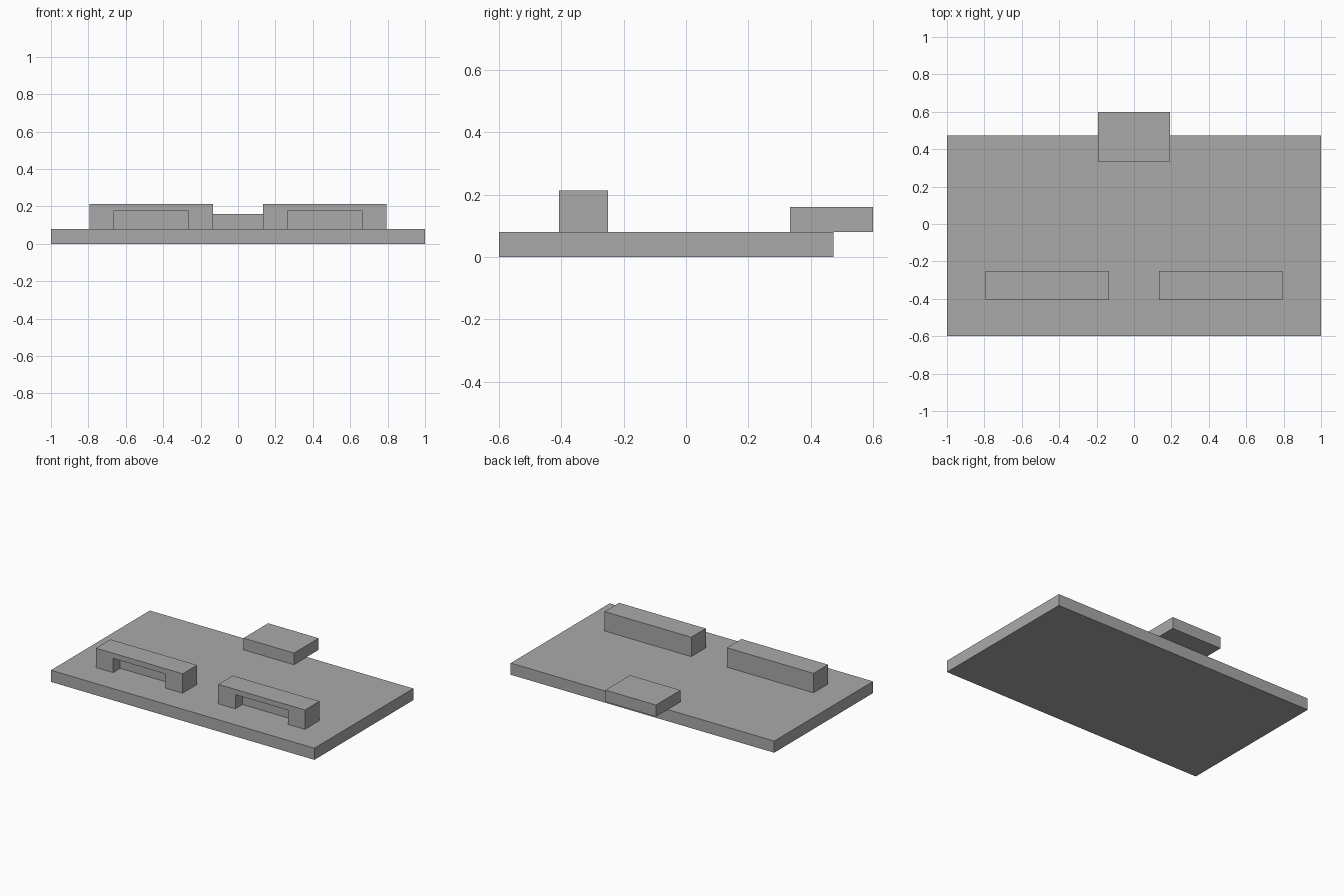
import bpy
import bmesh

# Remove the default cube
cube = bpy.data.objects.get("Cube")
if cube:
    bpy.data.objects.remove(cube, do_unlink=True)

# Single plain grey finish
grey = bpy.data.materials.new("plain grey")
grey.use_nodes = True
colour = (0.4, 0.4, 0.4, 1)
grey.diffuse_color = colour
grey.node_tree.nodes["Principled BSDF"].inputs["Base Color"].default_value = colour


def extrude_profile(name, points, y0, y1):
    """Extrude a closed x-z outline from y0 to y1."""
    bm = bmesh.new()
    face = bm.faces.new([bm.verts.new((x, y0, z)) for x, z in points])
    result = bmesh.ops.extrude_face_region(bm, geom=[face], use_keep_orig=True)
    moved = [v for v in result["geom"] if isinstance(v, bmesh.types.BMVert)]
    bmesh.ops.translate(bm, verts=moved, vec=(0, y1 - y0, 0))
    bmesh.ops.recalc_face_normals(bm, faces=bm.faces)
    mesh = bpy.data.meshes.new(name)
    bm.to_mesh(mesh)
    bm.free()
    mesh.materials.append(grey)
    obj = bpy.data.objects.new(name, mesh)
    bpy.context.collection.objects.link(obj)
    return obj


def box(name, x0, x1, y0, y1, z0, z1):
    return extrude_profile(name, [(x0, z0), (x1, z0), (x1, z1), (x0, z1)], y0, y1)


PLATE_TOP = 0.08
BLOCK_TOP = 0.213
FRONT, MIDDLE, BACK = -0.407, -0.33, -0.25

# Flat base plate and the tab overhanging its back edge
box("base_plate", -1, 1, -0.6, 0.472, 0, PLATE_TOP)
box("back_tab", -0.192, 0.192, 0.333, 0.6, PLATE_TOP, 0.16)

# Pair of blocks, each an arch in front of a solid back half
for side, label in ((1, "left"), (-1, "right")):
    outer, inner = 0.793 * side, 0.135 * side
    hole_outer, hole_inner, hole_top = 0.663 * side, 0.265 * side, 0.177
    arch = [(inner, PLATE_TOP), (inner, BLOCK_TOP), (outer, BLOCK_TOP),
            (outer, PLATE_TOP), (hole_outer, PLATE_TOP), (hole_outer, hole_top),
            (hole_inner, hole_top), (hole_inner, PLATE_TOP)]
    extrude_profile(label + "_block_arch", arch, FRONT, MIDDLE)
    box(label + "_block_back", inner, outer, MIDDLE, BACK, PLATE_TOP, BLOCK_TOP)
